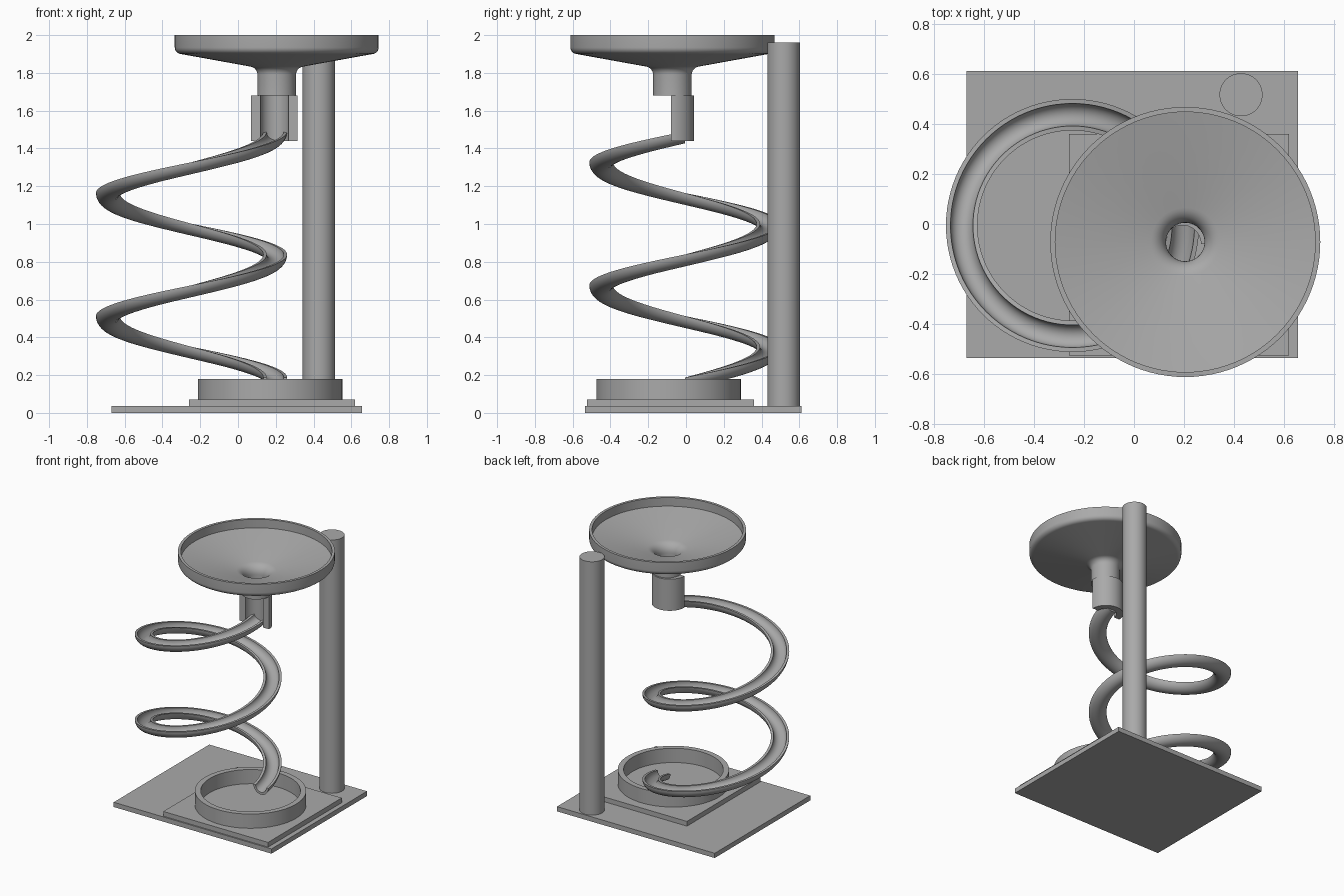
import bpy, bmesh, math
from mathutils import Vector

if "Cube" in bpy.data.objects:
    bpy.data.objects.remove(bpy.data.objects["Cube"], do_unlink=True)

GREY = (0.4, 0.4, 0.4, 1)
plastic = bpy.data.materials.new("grey_plastic")
plastic.use_nodes = True
plastic.diffuse_color = GREY
plastic.node_tree.nodes["Principled BSDF"].inputs["Base Color"].default_value = GREY


def finish(name, bm, smooth=True):
    """Turn a bmesh into a named, shaded object."""
    bmesh.ops.recalc_face_normals(bm, faces=bm.faces)
    mesh = bpy.data.meshes.new(name)
    bm.to_mesh(mesh)
    bm.free()
    mesh.materials.append(plastic)
    obj = bpy.data.objects.new(name, mesh)
    bpy.context.collection.objects.link(obj)
    if smooth:
        bpy.ops.object.select_all(action='DESELECT')
        obj.select_set(True)
        bpy.context.view_layer.objects.active = obj
        bpy.ops.object.shade_smooth_by_angle(angle=math.radians(35))
    return obj


def plate(name, x0, x1, y0, y1, z0, z1):
    bm = bmesh.new()
    bmesh.ops.create_cube(bm, size=1)
    for v in bm.verts:
        v.co = Vector((x0 if v.co.x < 0 else x1,
                       y0 if v.co.y < 0 else y1,
                       z0 if v.co.z < 0 else z1))
    return finish(name, bm, False)


def sweep(name, sections, closed):
    """Skin a row of equal closed sections, with caps if the row is open."""
    bm = bmesh.new()
    rows = [[bm.verts.new(p) for p in s] for s in sections]
    n = len(rows[0])
    for i in range(len(rows) - (not closed)):
        a, b = rows[i], rows[(i + 1) % len(rows)]
        for j in range(n):
            k = (j + 1) % n
            bm.faces.new((a[j], b[j], b[k], a[k]))
    if not closed:
        bm.faces.new(rows[0])
        bm.faces.new(rows[-1])
    return finish(name, bm)


def revolve(name, profile, cx, cy, start=0, turn=math.tau, steps=96):
    """Spin a closed (radius, z) profile about a vertical axis."""
    closed = turn >= math.tau
    angles = [start + turn * i / steps for i in range(steps + (not closed))]
    return sweep(name, [[(cx + r * math.cos(a), cy + r * math.sin(a), z)
                         for r, z in profile] for a in angles], closed)


def tube_profile(inner, outer, z0, z1):
    return [(inner, z0), (outer, z0), (outer, z1), (inner, z1)]


def arc(cx, cz, r, a0, a1, n=6):
    return [(cx + r * math.cos(math.radians(a0 + (a1 - a0) * i / n)),
             cz + r * math.sin(math.radians(a0 + (a1 - a0) * i / n)))
            for i in range(n + 1)]


# Base plates
plate("base_plate", -0.67, 0.656, -0.535, 0.612, 0, 0.036)
plate("tray_plate", -0.26, 0.62, -0.525, 0.36, 0.036, 0.072)

# Catch tray wall
revolve("tray_ring", tube_profile(0.343, 0.383, 0.072, 0.18), 0.17, -0.092)

# Support post
bm = bmesh.new()
bmesh.ops.create_cone(bm, cap_ends=True, segments=64, radius1=0.086, radius2=0.086, depth=1.924)
bmesh.ops.translate(bm, verts=bm.verts, vec=(0.428, 0.517, 0.998))
finish("support_post", bm)

# Funnel: neck, flared underside, rim, dished inside, rounded throat
funnel = [(0.077, 1.68), (0.102, 1.68)]
funnel += arc(0.146, 1.79, 0.044, 180, 100)
funnel += arc(0.505, 1.935, 0.035, -80, 0)
funnel += [(0.54, 2.0), (0.52, 2.0), (0.52, 1.935)]
funnel += arc(0.15, 1.785, 0.073, 100, 180, 8)
revolve("funnel", funnel, 0.205, -0.072)

# Half-tube guide under the neck, open to the front
revolve("guide_half_tube", tube_profile(0.075, 0.123, 1.44, 1.68),
        0.193, -0.08, 0, math.pi, 48)

# Spiral half-pipe track, two turns
TRACK_R, TOP, DROP, TURNS, STEPS = 0.443, 1.49, 1.303, 2, 192
gutter = arc(0, 0, 0.063, 180, 360, 16) + arc(0, 0, 0.045, 360, 180, 16)
sections = []
for i in range(STEPS + 1):
    t = i / STEPS
    a = -math.tau * TURNS * t
    sections.append([(-0.246 + (TRACK_R + u) * math.cos(a),
                      -0.006 + (TRACK_R + u) * math.sin(a),
                      TOP - DROP * t + w) for u, w in gutter])
sweep("spiral_track", sections, False)
